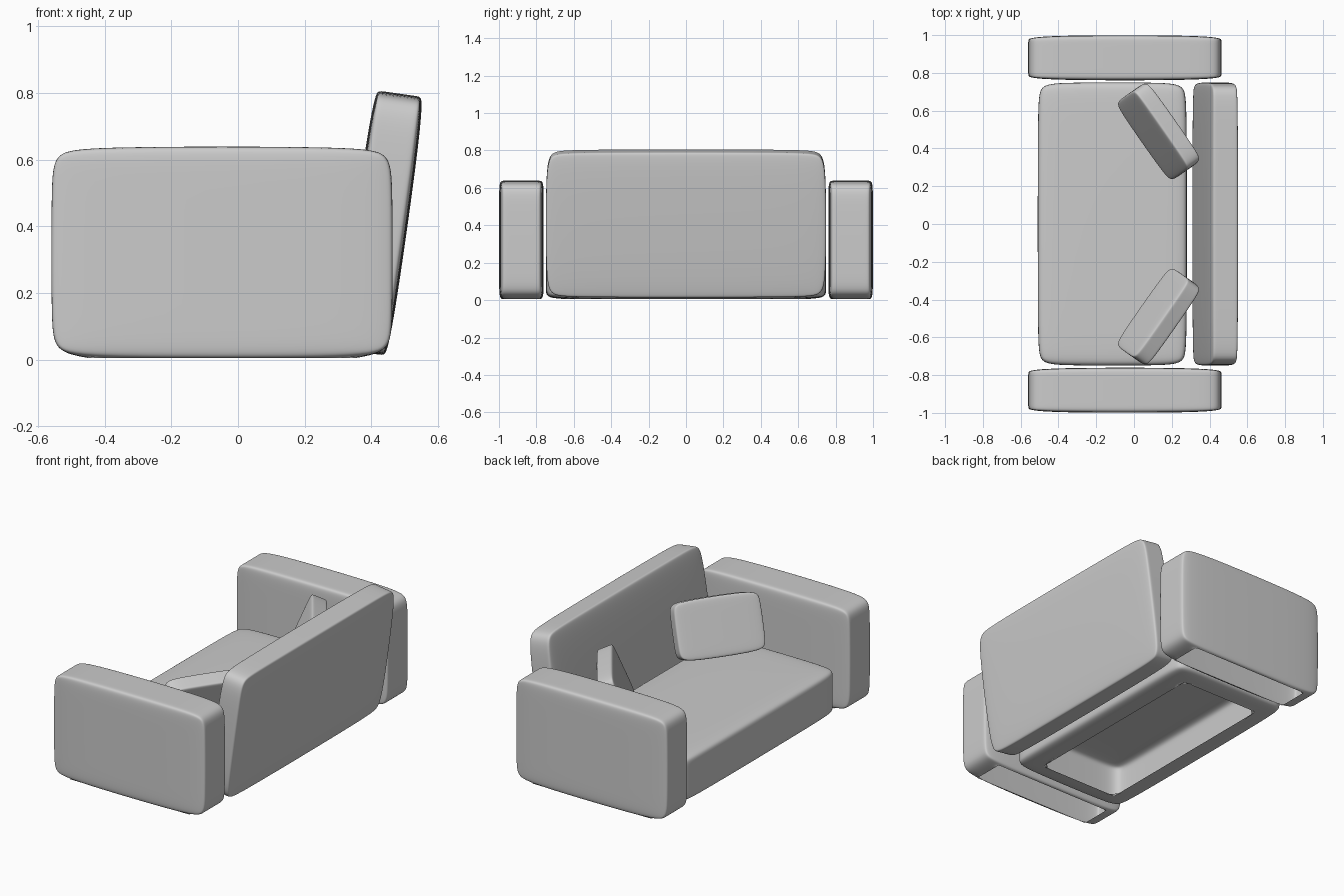
import bpy, bmesh
from math import radians
from mathutils import Matrix, Vector

if "Cube" in bpy.data.objects:
    bpy.data.objects.remove(bpy.data.objects["Cube"])


def pad(name, size, loops, pulls, matrix, open_bottom=False):
    """Soft box: 3x3x3-cell cage with support loops, smoothed by subdivision.
    loops = loop distance from each side; pulls[(a, b)] = how far the edges
    at the ends of axis a are drawn in along axis b."""
    bm = bmesh.new()
    steps = [(-s / 2, -s / 2 + d, s / 2 - d, s / 2) for s, d in zip(size, loops)]
    crease = bm.verts.layers.float.new("crease_vert")
    grid = {}
    for i in range(4):
        for j in range(4):
            for k in range(4):
                idx = (i, j, k)
                end = [n in (0, 3) for n in idx]
                if not any(end):
                    continue
                co = Vector(steps[a][idx[a]] for a in range(3))
                for (a, b), amount in pulls.items():
                    if end[a] and end[b]:
                        co[b] += amount if idx[b] == 0 else -amount
                grid[idx] = bm.verts.new(co)
    for axis in range(3):
        u, v = [a for a in range(3) if a != axis]
        for side in (0, 3):
            for p in range(3):
                for q in range(3):
                    hole = (p, q) == (1, 1) and axis == 2 and side == 0
                    ring = []
                    for dp, dq in ((0, 0), (1, 0), (1, 1), (0, 1)):
                        idx = [side] * 3
                        idx[u], idx[v] = p + dp, q + dq
                        ring.append(grid[tuple(idx)])
                    if open_bottom and hole:
                        for vert in ring:
                            vert[crease] = 1.0
                    else:
                        bm.faces.new(ring)
    bmesh.ops.recalc_face_normals(bm, faces=bm.faces[:])
    for f in bm.faces:
        f.smooth = True
    mesh = bpy.data.meshes.new(name)
    bm.to_mesh(mesh)
    bm.free()
    obj = bpy.data.objects.new(name, mesh)
    bpy.context.collection.objects.link(obj)
    obj.matrix_world = matrix
    sub = obj.modifiers.new("soften", "SUBSURF")
    sub.levels = sub.render_levels = 3
    return obj


X, Y, Z = 0, 1, 2

# Seat block, hollow underneath
pad("seat", (0.79, 1.50, 0.285), (0.13, 0.12, 0.05),
    {(X, Y): 0.012, (Y, X): 0.008, (X, Z): 0.006, (Y, Z): 0.006},
    Matrix.Translation((-0.115, 0, 0.1475)), open_bottom=True)

# Leaning backrest
pad("backrest", (0.16, 1.50, 0.785), (0.02, 0.12, 0.12),
    {(Z, Y): 0.02, (Y, Z): 0.01, (Y, X): 0.008, (Z, X): 0.01},
    Matrix.Translation((0.43, 0, 0.41)) @ Matrix.Rotation(radians(8), 4, "Y"))

for side, label in ((-1, "right"), (1, "left")):
    # Armrest, hollow underneath
    pad(label + "_armrest", (1.025, 0.24, 0.635), (0.11, 0.025, 0.11),
        {(X, Z): 0.018, (Z, X): 0.008, (X, Y): 0.018},
        Matrix.Translation((-0.048, side * 0.88, 0.3225)), open_bottom=True)

    # Loose cushion leaning into the corner
    pad(label + "_cushion", (0.10, 0.51, 0.34), (0.015, 0.09, 0.07),
        {(Y, Z): 0.014, (Z, Y): 0.006, (Y, X): 0.004},
        Matrix.Translation((0.13, side * 0.49, 0.464))
        @ Matrix.Rotation(radians(35 * side), 4, "Z")
        @ Matrix.Rotation(radians(23), 4, "Y"))
